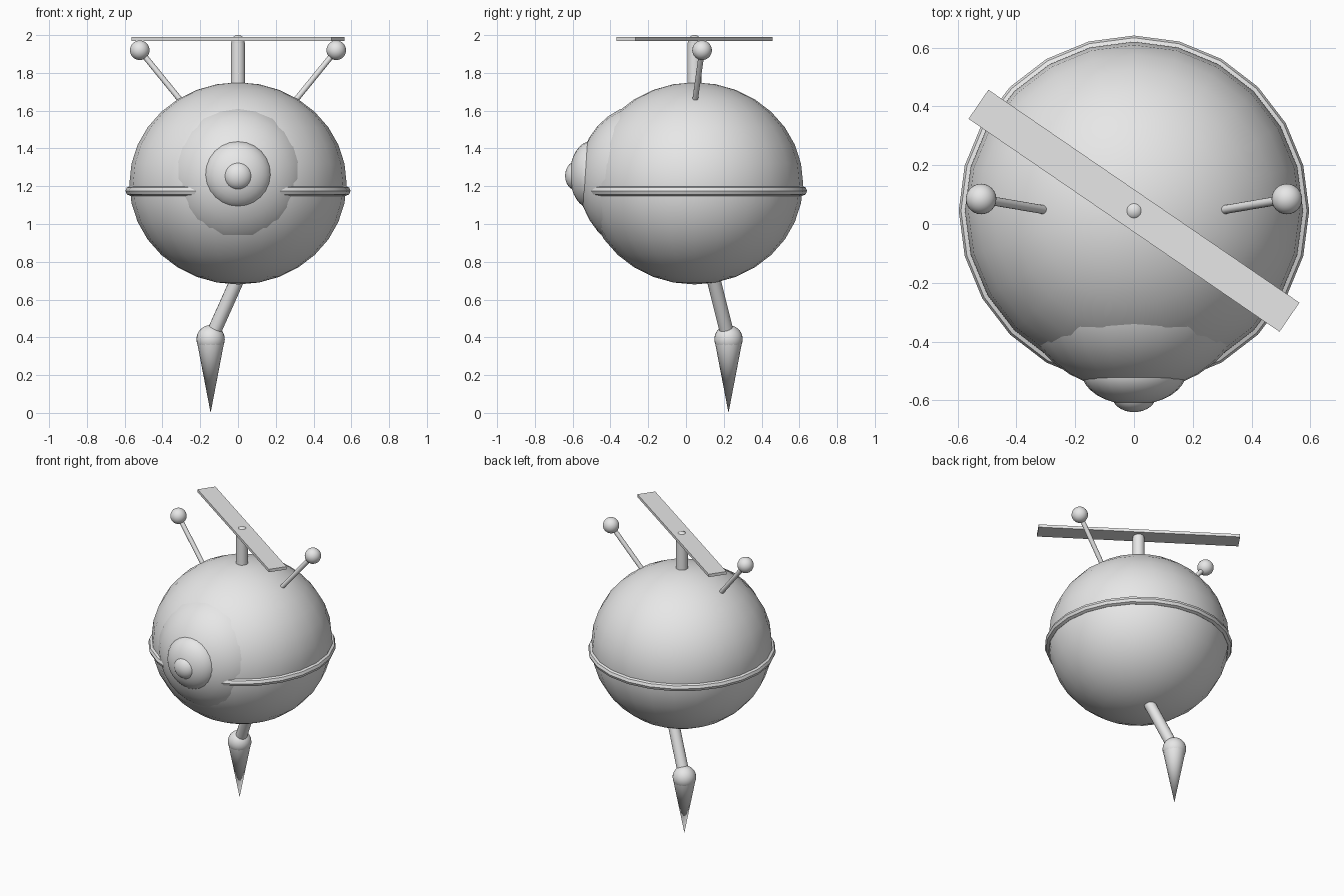
import bpy
import math
from mathutils import Vector

cube = bpy.data.objects.get("Cube")
if cube:
    bpy.data.objects.remove(cube, do_unlink=True)

grey = bpy.data.materials.new("light grey")
grey.use_nodes = True
grey.diffuse_color = (0.8, 0.8, 0.8, 1)
grey.node_tree.nodes["Principled BSDF"].inputs["Base Color"].default_value = (0.8, 0.8, 0.8, 1)

CENTRE_Y = 0.045


def finish(name, smooth=True):
    """Name the active object, colour it and shade it."""
    obj = bpy.context.object
    obj.name = obj.data.name = name
    obj.data.materials.append(grey)
    if smooth:
        bpy.ops.object.shade_smooth_by_angle(angle=math.radians(40))
    return obj


def ball(name, centre, radii, segments=24, rings=16, turn=0):
    bpy.ops.mesh.primitive_uv_sphere_add(segments=segments, ring_count=rings, radius=1,
                                         location=centre, rotation=(turn, 0, 0))
    bpy.context.object.scale = radii
    bpy.ops.object.transform_apply(location=False, rotation=True, scale=True)
    return finish(name)


def rod(name, start, end, r_start, r_end=None, sides=16):
    """Round bar, or a cone when the end radius differs."""
    start, end = Vector(start), Vector(end)
    axis = end - start
    bpy.ops.mesh.primitive_cone_add(vertices=sides, radius1=r_start,
                                    radius2=r_start if r_end is None else r_end,
                                    depth=axis.length, location=(start + end) / 2)
    bpy.context.object.rotation_euler = axis.to_track_quat('Z', 'Y').to_euler()
    return finish(name)


# Round body and the belt around it
ball("body", (0, CENTRE_Y, 1.215), (0.575, 0.575, 0.535))
bpy.ops.mesh.primitive_torus_add(major_segments=24, minor_segments=8, major_radius=0.57,
                                 minor_radius=0.026, location=(0, CENTRE_Y, 1.175))
finish("belt")

# Stacked eye, poles pointing forward
quarter = math.pi / 2
ball("eye_outer", (0, -0.22, 1.24), (0.395, 0.395, 0.35), turn=quarter)
ball("eye_middle", (0, -0.5, 1.26), (0.18, 0.18, 0.115), turn=quarter)
ball("eye_pupil", (0, -0.58, 1.255), (0.077, 0.077, 0.06), turn=quarter)

# Rotor on top
rod("rotor_mast", (0, CENTRE_Y, 1.65), (0, CENTRE_Y, 1.96), 0.038)
ball("rotor_cap", (0, CENTRE_Y, 1.965), (0.035, 0.035, 0.035))
bpy.ops.mesh.primitive_cube_add(size=1, location=(0, CENTRE_Y, 1.98),
                                rotation=(0, 0, math.radians(-34.4)))
bpy.context.object.scale = (1.282, 0.12, 0.02)
bpy.ops.object.transform_apply(location=False, rotation=False, scale=True)
finish("rotor_blade", smooth=False)

# Pair of antennae
for side, label in ((1, "left"), (-1, "right")):
    tip = (side * 0.52, 0.085, 1.92)
    rod(label + "_antenna_rod", (side * 0.28, 0.044, 1.625), tip, 0.015)
    ball(label + "_antenna_ball", tip, (0.052, 0.052, 0.052))

# Single leg with a knee ball and a spike
knee = (-0.145, 0.225, 0.39)
rod("leg", (0.03, 0.128, 0.78), knee, 0.037)
ball("knee_ball", knee, (0.075, 0.075, 0.075))
rod("leg_spike", (knee[0], knee[1], 0.37), (knee[0], knee[1], 0), 0.071, 0)
